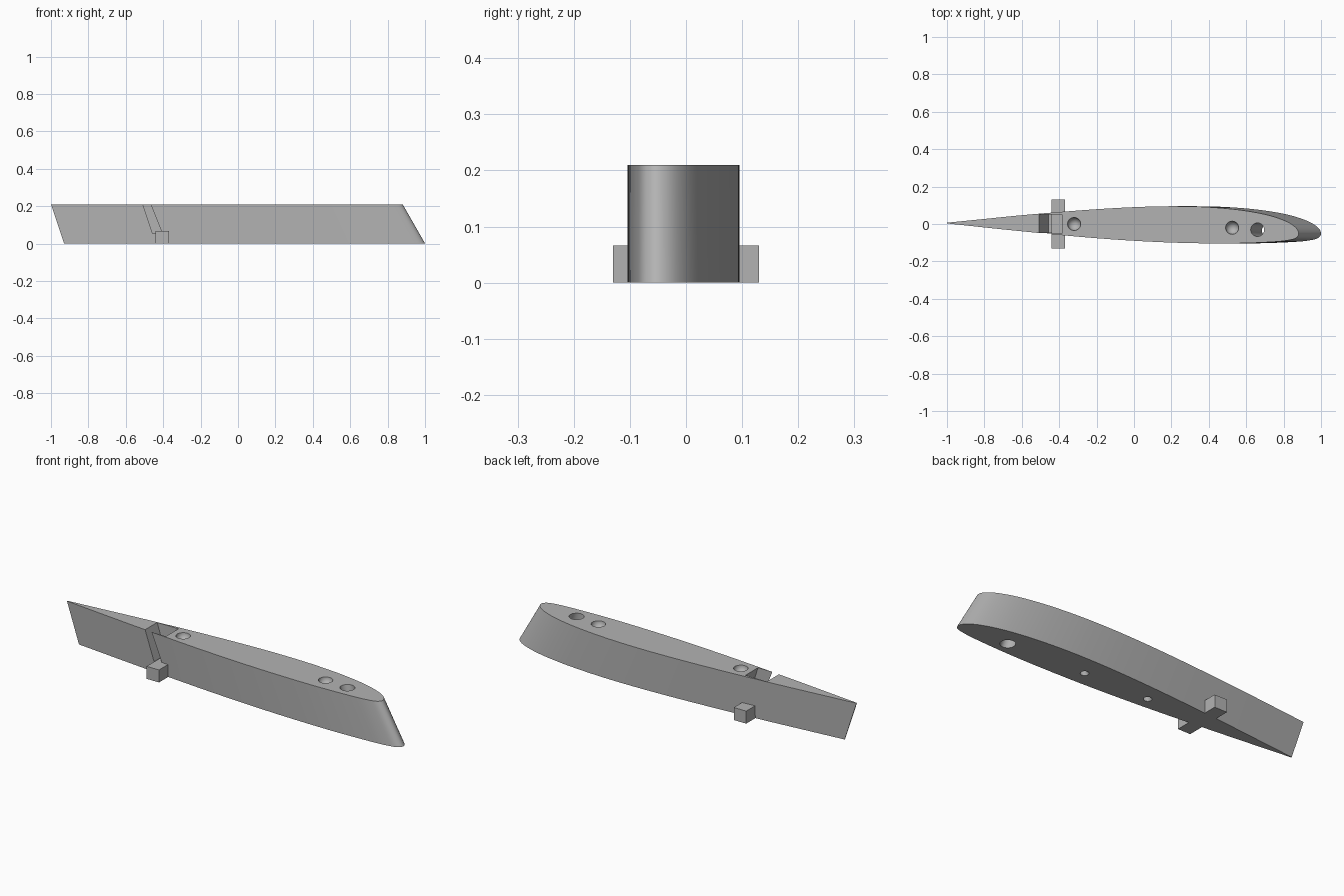
import bpy, bmesh, math
from mathutils import Vector

if "Cube" in bpy.data.objects:
    bpy.data.objects.remove(bpy.data.objects["Cube"])

HEIGHT = 0.21
grey = bpy.data.materials.new("light grey")
grey.diffuse_color = (0.45, 0.45, 0.45, 1)
grey.use_nodes = True
grey.node_tree.nodes["Principled BSDF"].inputs["Base Color"].default_value = grey.diffuse_color

# Foil outline at the top: trailing tip, round the back, nose, return along the front
OUTLINE = [(-1, .007), (-.8, .027), (-.6, .047), (-.4, .064), (-.2, .079), (0, .090),
           (.2, .095), (.4, .090), (.6, .070), (.75, .038), (.84, .000), (.873, -.03),
           (.88, -.055), (.865, -.075), (.81, -.089), (.7, -.098), (.5, -.104), (.3, -.102),
           (.1, -.095), (-.2, -.076), (-.6, -.039), (-1, .003)]


def smooth_curve(points, steps=5):
    """Spline through the points, open at the sharp trailing tip."""
    p = [Vector(q) for q in points]
    p = [2 * p[0] - p[1]] + p + [2 * p[-1] - p[-2]]
    result = []
    for i in range(1, len(p) - 2):
        a, b, c, d = p[i - 1:i + 3]
        # Centripetal tangents keep the nose round despite uneven spacing
        k1, k2, k3 = [(v - u).length ** 0.5 for u, v in ((a, b), (b, c), (c, d))]
        m1 = (c - b) + k2 * ((b - a) / k1 - (c - a) / (k1 + k2))
        m2 = (c - b) + k2 * ((d - c) / k3 - (d - b) / (k2 + k3))
        for s in range(steps):
            t = s / steps
            result.append((2*t**3 - 3*t*t + 1) * b + (t**3 - 2*t*t + t) * m1
                          + (3*t*t - 2*t**3) * c + (t**3 - t*t) * m2)
    return result + [p[-2]]


def loft(name, low, high):
    """Solid between two matching rings."""
    bm = bmesh.new()
    a = [bm.verts.new(v) for v in low]
    b = [bm.verts.new(v) for v in high]
    n = len(a)
    bm.faces.new(a)
    bm.faces.new(b)
    for i in range(n):
        j = (i + 1) % n
        bm.faces.new((a[i], a[j], b[j], b[i]))
    bmesh.ops.recalc_face_normals(bm, faces=bm.faces)
    mesh = bpy.data.meshes.new(name)
    bm.to_mesh(mesh)
    bm.free()
    mesh.materials.append(grey)
    obj = bpy.data.objects.new(name, mesh)
    bpy.context.collection.objects.link(obj)
    return obj


def ring(x, y, z, r, sides=32):
    return [(x + r * math.cos(2 * math.pi * i / sides),
             y + r * math.sin(2 * math.pi * i / sides), z) for i in range(sides)]


def rect(x0, x1, y, z):
    return [(x0, -y, z), (x1, -y, z), (x1, y, z), (x0, y, z)]


# Swept foil body
outline = smooth_curve(OUTLINE)
bottom = [(-.93 + (p.x + 1) * 1.93 / 1.88, p.y, 0) for p in outline]
top = [(p.x, p.y, HEIGHT) for p in outline]
body = loft("foil_body", bottom, top)

# Raked socket, raked through hole and two small raked holes in the underside
e = 0.02
cutters = [
    loft("socket_cutter", rect(-.457, -.335, .052, .055), rect(-.515, -.390, .052, HEIGHT + e)),
    loft("nose_hole_cutter", ring(.726, -.035, -e, .036), ring(.654, -.03, HEIGHT + e, .036)),
    loft("small_hole_cutter_a", ring(-.101, -.01, -e, .02), ring(-.01, -.01, .14, .02)),
    loft("small_hole_cutter_b", ring(.269, -.015, -e, .02), ring(.36, -.015, .14, .02)),
]
# Round dimples in the top
for x, y in ((-.32, 0), (.525, -.02)):
    bpy.ops.mesh.primitive_uv_sphere_add(segments=32, ring_count=16, radius=.035,
                                         location=(x, y, HEIGHT))
    dimple = bpy.context.object
    dimple.name = "dimple_cutter"
    dimple.data.materials.append(grey)
    cutters.append(dimple)

bpy.context.view_layer.objects.active = body
for cutter in cutters:
    cutter.hide_render = True
    mod = body.modifiers.new("cut", 'BOOLEAN')
    mod.operation, mod.solver, mod.object = 'DIFFERENCE', 'EXACT', cutter
    bpy.ops.object.modifier_apply(modifier=mod.name)
for cutter in cutters:
    bpy.data.objects.remove(cutter)

bpy.ops.object.select_all(action='DESELECT')
body.select_set(True)
bpy.ops.object.shade_smooth_by_angle(angle=math.radians(30))

# Cross bar flush with the underside
loft("cross_bar", rect(-.442, -.37, .13, 0), rect(-.442, -.37, .13, .066))
